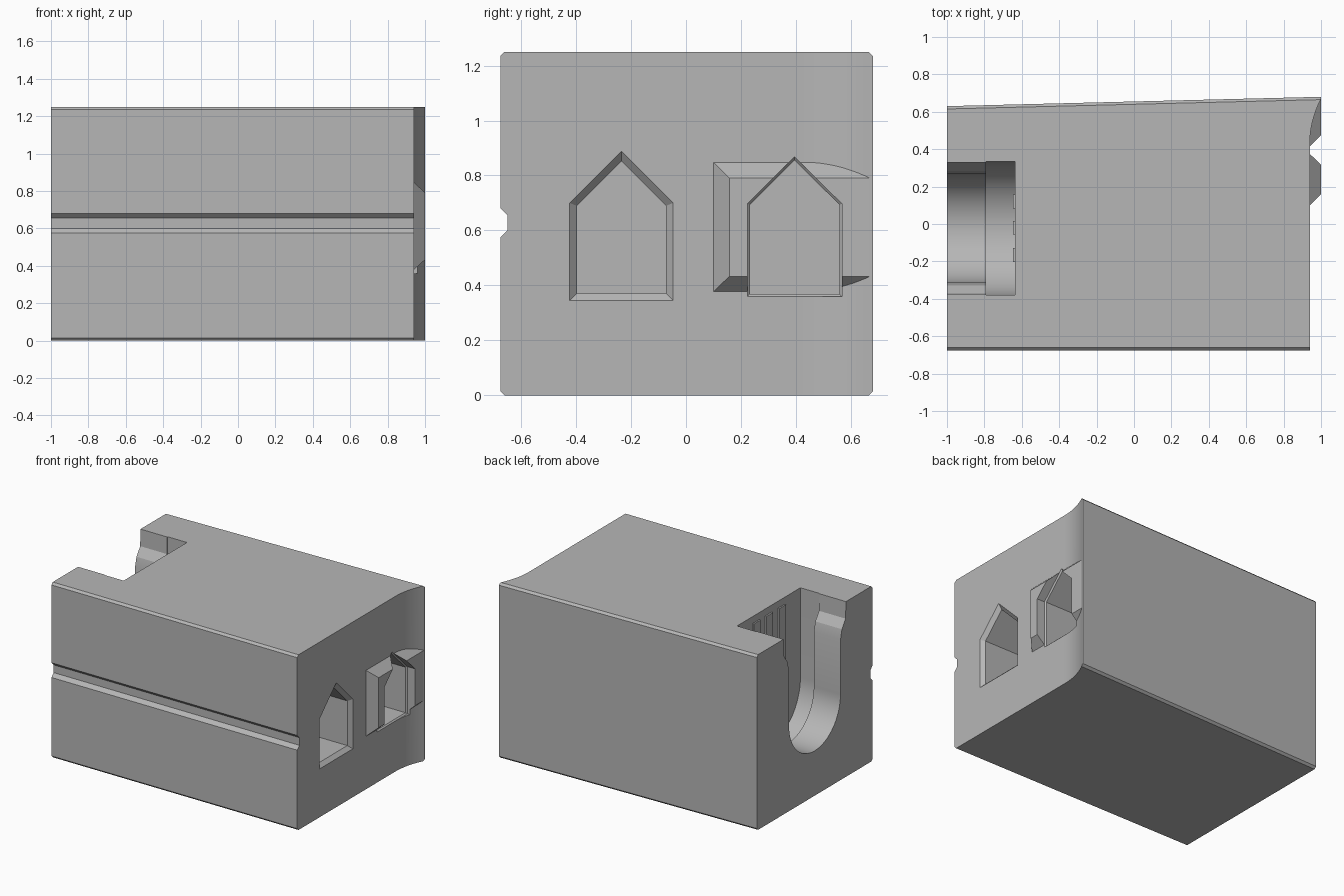
import bpy, bmesh, math

if "Cube" in bpy.data.objects:
    bpy.data.objects.remove(bpy.data.objects["Cube"])

grey = bpy.data.materials.new("plastic grey")
colour = (0.47, 0.47, 0.47, 1)
grey.diffuse_color = colour
grey.use_nodes = True
grey.node_tree.nodes["Principled BSDF"].inputs["Base Color"].default_value = colour


def loft(name, *rings):
    """Solid joining equal rings of points, capped at both ends."""
    bm = bmesh.new()
    rows = [[bm.verts.new(p) for p in ring] for ring in rings]
    for a, b in zip(rows, rows[1:]):
        for i in range(len(a)):
            j = (i + 1) % len(a)
            bm.faces.new((a[i], a[j], b[j], b[i]))
    bm.faces.new(rows[0])
    bm.faces.new(rows[-1])
    bmesh.ops.recalc_face_normals(bm, faces=bm.faces)
    mesh = bpy.data.meshes.new(name)
    bm.to_mesh(mesh)
    bm.free()
    mesh.materials.append(grey)
    obj = bpy.data.objects.new(name, mesh)
    bpy.context.collection.objects.link(obj)
    return obj


def at_x(x, outline):
    return [(x, y, z) for y, z in outline]


def box_outline(y0, y1, z0, z1):
    return [(y0, z0), (y1, z0), (y1, z1), (y0, z1)]


def combine(target, tool, operation):
    mod = target.modifiers.new(operation, "BOOLEAN")
    mod.operation, mod.object, mod.solver = operation, tool, "EXACT"
    bpy.ops.object.select_all(action="DESELECT")
    bpy.context.view_layer.objects.active = target
    target.select_set(True)
    bpy.ops.object.modifier_apply(modifier=mod.name)
    bpy.data.objects.remove(tool)


# Body: chamfered block with a front groove and a slightly slanted back
H, C, F = 1.25, 0.015, -0.675


def body_outline(back):
    return [(F + C, 0), (back - C, 0), (back, C), (back, H - C), (back - C, H),
            (F + C, H), (F, H - C), (F, 0.68), (F + 0.025, 0.655),
            (F + 0.025, 0.6), (F, 0.575), (F, C)]


body = loft("housing_body", at_x(-1, body_outline(0.63)), at_x(1, body_outline(0.68)))

# Right end trimmed back, with a curved flare at the rear
flare = [(0.94 + 0.06 * (i / 12) ** 2, 0.43 + 0.24 * i / 12) for i in range(13)]
trim = [(0.94, -1)] + flare + [(1.1, 0.67), (1.1, -1)]
combine(body, loft("flare_cutter", *[[(x, y, z) for x, y in trim] for z in (-0.1, 1.4)]),
        "DIFFERENCE")

# Raised sloping pad around the rear window
pad_base = at_x(0.94, box_outline(0.1, 0.665, 0.378, 0.848))
pad = loft("raised_pad", [(0.9, y, z) for _, y, z in pad_base], pad_base,
           at_x(1, box_outline(0.158, 0.665, 0.433, 0.79)))
combine(body, pad, "UNION")


# House-shaped windows with a chamfered mouth
def house(mid, half, sill, eave, peak):
    return [(mid - half, sill), (mid + half, sill), (mid + half, eave),
            (mid, peak), (mid - half, eave)]


for mid, half, sill, eave, peak, c in ((-0.235, 0.188, 0.345, 0.7, 0.888, 0.026),
                                       (0.395, 0.172, 0.36, 0.697, 0.868, 0.009)):
    outer = house(mid, half, sill, eave, peak)
    inner = house(mid, half - c, sill + c, eave - c * 0.4, peak - c * 1.4)
    cutter = loft("window_cutter", at_x(1.1, outer), at_x(0.94, outer),
                  at_x(0.94 - c, inner), at_x(-0.4, inner))
    combine(body, cutter, "DIFFERENCE")

# Left end slot: narrow round-bottomed mouth, wider round chamber behind
MID, AXIS = -0.023, 0.61


def slot(radius, side):
    arc = [(-radius * math.cos(math.pi * i / 32), AXIS - radius * math.sin(math.pi * i / 32))
           for i in range(33)]
    outline = [(-w, z) for w, z in reversed(side)] + arc + side
    return [(MID + y, z) for y, z in outline]


wide = 0.357
mouth = slot(0.29, [(0.29, 1.0), (0.307, 1.07), (wide - 0.009, 1.13), (wide, 1.4)])
chamber = slot(wide, [(wide, 1.4)])
combine(body, loft("chamber_cutter", at_x(-0.79, chamber), at_x(-0.637, chamber)), "DIFFERENCE")
combine(body, loft("mouth_cutter", at_x(-1.1, mouth), at_x(-0.75, mouth)), "DIFFERENCE")

# Thin upright ribs on the chamber wall
for y in (0.12, -0.02, -0.165):
    rib = box_outline(y - 0.037, y + 0.037, 0.4, 1.2)
    loft("slot_rib", at_x(-0.648, rib), at_x(-0.63, rib))

# Smooth curves, crisp edges
bpy.ops.object.select_all(action="DESELECT")
bpy.context.view_layer.objects.active = body
body.select_set(True)
bpy.ops.object.shade_smooth_by_angle(angle=math.radians(20))
